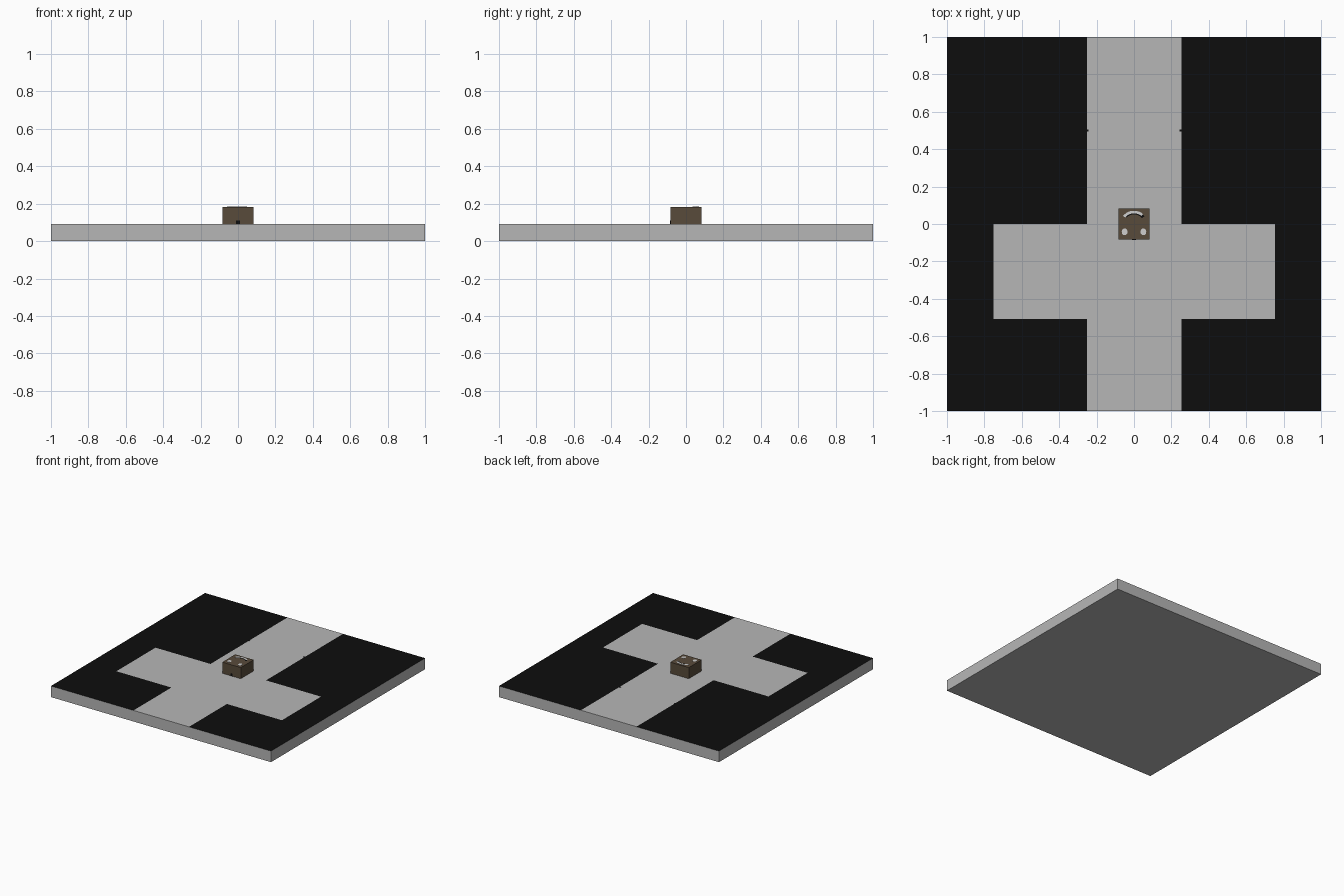
import bpy, bmesh, math

if "Cube" in bpy.data.objects:
    bpy.data.objects.remove(bpy.data.objects["Cube"])

SLAB_H = 0.091
BOX_TOP = 0.182
HALF = 0.084


def material(name, rgb):
    m = bpy.data.materials.new(name)
    m.diffuse_color = (*rgb, 1)
    m.use_nodes = True
    m.node_tree.nodes["Principled BSDF"].inputs["Base Color"].default_value = m.diffuse_color
    return m


GREY = material("light grey", (0.47, 0.47, 0.47))
BLACK = material("black", (0.004, 0.004, 0.004))
BROWN = material("dark brown", (0.098, 0.07, 0.043))
PALE = material("pale grey", (0.62, 0.62, 0.62))


def make_object(name, bm, *mats):
    bmesh.ops.recalc_face_normals(bm, faces=bm.faces)
    me = bpy.data.meshes.new(name)
    bm.to_mesh(me)
    bm.free()
    for m in mats:
        me.materials.append(m)
    ob = bpy.data.objects.new(name, me)
    bpy.context.collection.objects.link(ob)
    return ob


def box_mesh(lo, hi):
    bm = bmesh.new()
    bmesh.ops.create_cube(bm, size=1)
    for v in bm.verts:
        v.co = [(a + b) / 2 + c * (b - a) for a, b, c in zip(lo, hi, v.co)]
    return bm


def plate(name, outline, z, thick, mat):
    """Thin flat plate with the given xy outline."""
    bm = bmesh.new()
    face = bm.faces.new([bm.verts.new((x, y, z)) for x, y in outline])
    top = bmesh.ops.extrude_face_region(bm, geom=[face])
    for v in top["geom"]:
        if isinstance(v, bmesh.types.BMVert):
            v.co.z += thick
    return make_object(name, bm, mat)


def arc(radius, cy, a0, a1, n=10):
    return [(radius * math.cos(math.radians(a0 + (a1 - a0) * i / n)),
             cy + radius * math.sin(math.radians(a0 + (a1 - a0) * i / n)))
            for i in range(n + 1)]


# Slab: top is cut along the cross outline, then coloured by region
bm = box_mesh((-1, -1, 0), (1, 1, SLAB_H))
for axis, cuts in ((0, (-0.75, -0.25, 0.255, 0.755)), (1, (-0.508, 0))):
    for c in cuts:
        co, no = [0, 0, 0], [0, 0, 0]
        co[axis], no[axis] = c, 1
        bmesh.ops.bisect_plane(bm, geom=bm.verts[:] + bm.edges[:] + bm.faces[:],
                               plane_co=co, plane_no=no)
bm.normal_update()
for f in bm.faces:
    c = f.calc_center_median()
    in_stem = -0.25 < c.x < 0.255
    in_arms = -0.75 < c.x < 0.755 and -0.508 < c.y < 0
    f.material_index = int(f.normal.z > 0.5 and not (in_stem or in_arms))
make_object("slab", bm, GREY, BLACK)

# Block standing in the middle
make_object("block", box_mesh((-HALF, -HALF, SLAB_H), (HALF, HALF, BOX_TOP)), BROWN)

# Small dark notch on the block's front
make_object("front_notch", box_mesh((-0.01, -HALF - 0.002, SLAB_H),
                                    (0.01, -HALF, SLAB_H + 0.019)), BLACK)

# Painted marks on the block's top: two spots and an arch with dark lower edge
for side, label in ((-1, "left"), (1, "right")):
    spot = [(side * 0.05 + 0.016 * math.cos(i * math.tau / 10),
             -0.042 + 0.019 * math.sin(i * math.tau / 10)) for i in range(10)]
    plate(label + "_spot", spot, BOX_TOP, 0.001, PALE)
    # Tiny dark marks where the stem borders the black fields
    x = side * 0.25
    plate(label + "_edge_mark", [(x - 0.006, 0.494), (x + 0.006, 0.494),
                                 (x + 0.006, 0.506), (x - 0.006, 0.506)],
          SLAB_H, 0.001, BLACK)
plate("arch_shadow_line", arc(0.072, -0.005, 40, 135) + arc(0.056, -0.005, 135, 40),
      BOX_TOP, 0.001, BLACK)
plate("arch", arc(0.076, -0.005, 50, 140) + arc(0.062, -0.005, 140, 50),
      BOX_TOP, 0.002, PALE)
